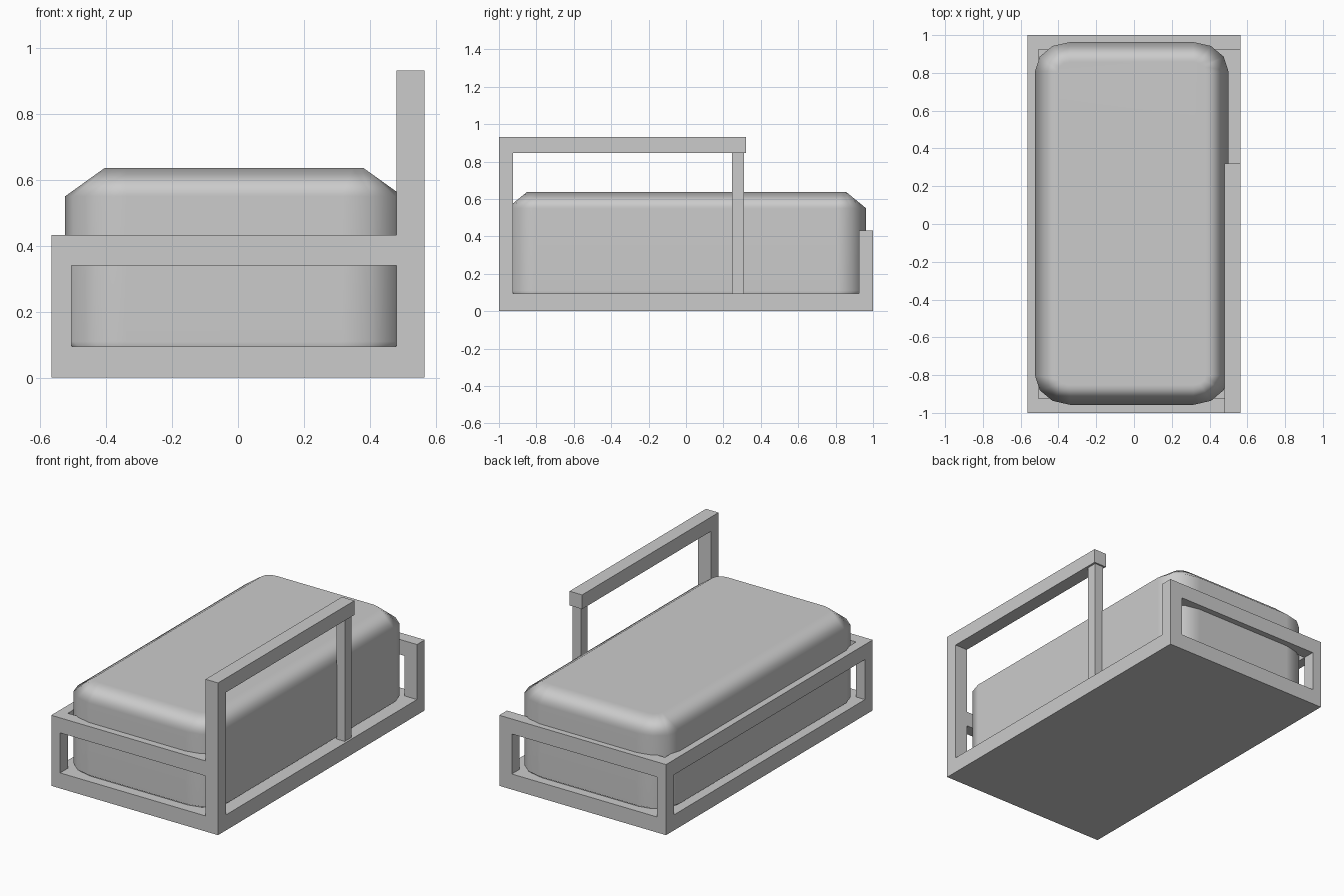
import bpy
import bmesh
from math import sin, cos, pi

cube = bpy.data.objects.get("Cube")
if cube:
    bpy.data.objects.remove(cube, do_unlink=True)

grey = bpy.data.materials.new("light_grey")
grey.use_nodes = True
grey.diffuse_color = (0.6, 0.6, 0.6, 1)
grey.node_tree.nodes["Principled BSDF"].inputs["Base Color"].default_value = (0.6, 0.6, 0.6, 1)


def add_object(name, bm):
    bmesh.ops.recalc_face_normals(bm, faces=bm.faces)
    mesh = bpy.data.meshes.new(name)
    bm.to_mesh(mesh)
    bm.free()
    mesh.materials.append(grey)
    obj = bpy.data.objects.new(name, mesh)
    bpy.context.collection.objects.link(obj)
    return obj


def box(name, x, y, z):
    """Box from (min, max) pairs on each axis."""
    bm = bmesh.new()
    bmesh.ops.create_cube(bm, size=1)
    for v in bm.verts:
        v.co = [lo + (c + 0.5) * (hi - lo) for c, (lo, hi) in zip(v.co, (x, y, z))]
    return add_object(name, bm)


# Shared frame dimensions
W, L = 0.565, 1.0
BASE, RAIL, TOP = 0.095, 0.34, 0.432
GUARD, HIGH = 0.845, 0.932
LEFT_X, RIGHT_X = (-W, -0.505), (0.48, W)
FRONT_Y, BACK_Y = (-L, -0.925), (0.925, L)
INNER_X = (LEFT_X[1], RIGHT_X[0])
INNER_Y = (FRONT_Y[1], BACK_Y[0])

# Base slab and corner posts
box("base", (-W, W), (-L, L), (0, BASE))
box("front_post_low", LEFT_X, FRONT_Y, (BASE, TOP))
box("back_post_low", LEFT_X, BACK_Y, (BASE, TOP))
box("back_post_open_side", RIGHT_X, BACK_Y, (BASE, TOP))
box("front_post_tall", RIGHT_X, FRONT_Y, (BASE, HIGH))

# Low rails on three sides
box("front_rail", INNER_X, FRONT_Y, (RAIL, TOP))
box("back_rail", INNER_X, BACK_Y, (RAIL, TOP))
box("side_rail", LEFT_X, INNER_Y, (RAIL, TOP))

# Raised guard on the open side
box("guard_rail", RIGHT_X, (FRONT_Y[1], 0.32), (GUARD, HIGH))
box("guard_post", (0.495, 0.552), (0.245, 0.31), (BASE, GUARD))

# Mattress: stacked rounded rectangles with chamfered top and bottom
def mattress_ring(bm, z, inset_x, inset_y):
    half_x, half_y = 0.512 - inset_x, 0.96 - inset_y
    rx, ry = 0.185 - inset_x, 0.155 - inset_y
    ring = []
    for corner, (sx, sy) in enumerate([(1, 1), (-1, 1), (-1, -1), (1, -1)]):
        for step in range(4):
            a = corner * pi / 2 + step * pi / 6
            ring.append(bm.verts.new((-0.012 + sx * (half_x - rx) + rx * cos(a),
                                      0.003 + sy * (half_y - ry) + ry * sin(a), z)))
    return ring


bm = bmesh.new()
rings = [mattress_ring(bm, *r) for r in
         [(0.025, 0.12, 0.105), (0.11, 0, 0), (0.55, 0, 0), (0.636, 0.12, 0.105)]]
for low, high in zip(rings, rings[1:]):
    n = len(low)
    for i in range(n):
        j = (i + 1) % n
        bm.faces.new((low[i], low[j], high[j], high[i]))
bm.faces.new(rings[0])
bm.faces.new(rings[-1])
mattress = add_object("mattress", bm)
for poly in mattress.data.polygons:
    poly.use_smooth = True
mattress.modifiers.new("flat_panels", 'WEIGHTED_NORMAL').weight = 80
